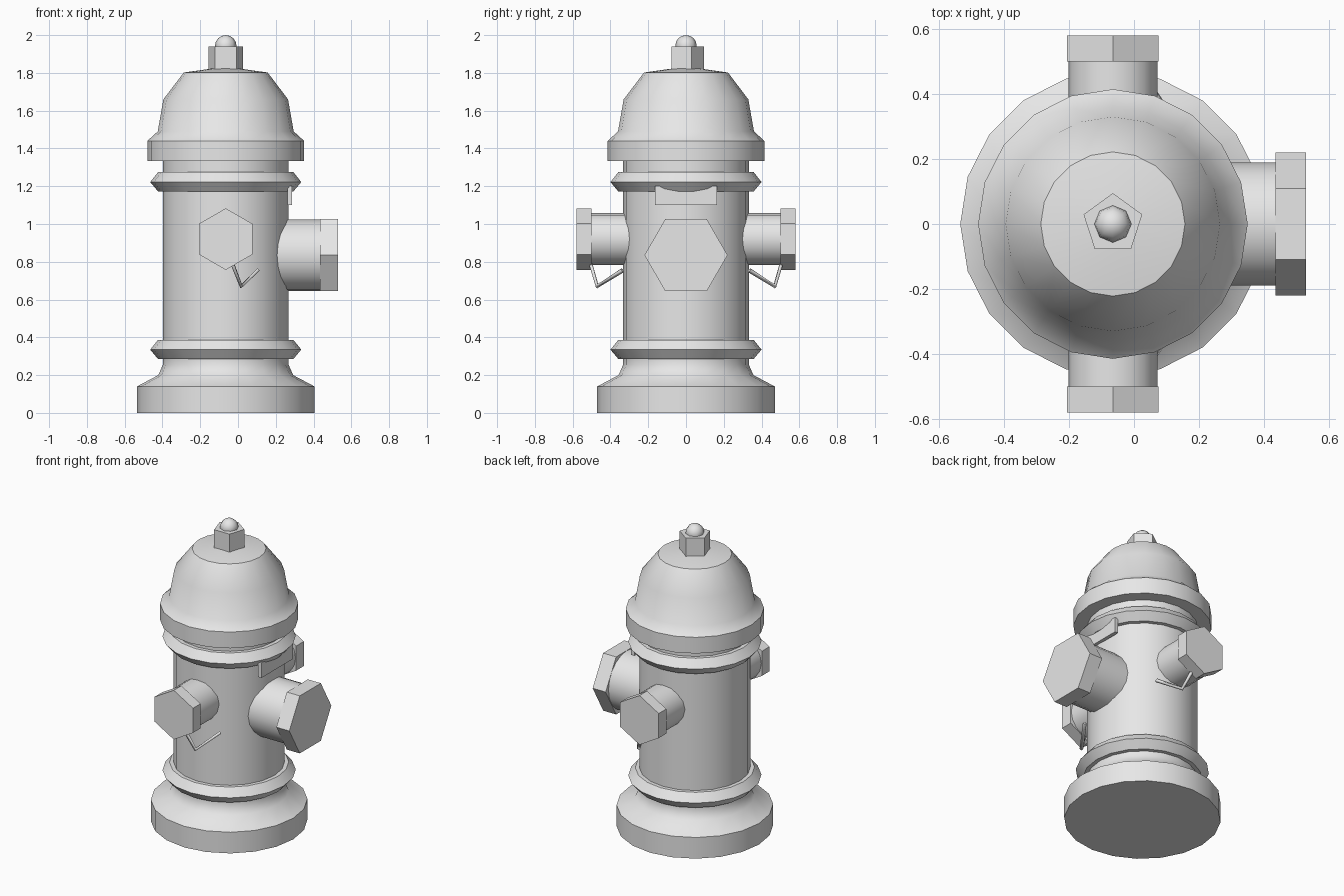
import bpy, math
from math import pi
from mathutils import Matrix, Vector

if "Cube" in bpy.data.objects:
    bpy.data.objects.remove(bpy.data.objects["Cube"])

CX = -0.065  # barrel axis
OUT = {"up": Matrix.Identity(4),
       "left": Matrix.Rotation(pi / 2, 4, "Y"),
       "front": Matrix.Rotation(pi / 2, 4, "X"),
       "back": Matrix.Rotation(-pi / 2, 4, "X")}

iron = bpy.data.materials.new("grey_iron")
iron.use_nodes = True
iron.diffuse_color = (0.8, 0.8, 0.8, 1)
iron.node_tree.nodes["Principled BSDF"].inputs["Base Color"].default_value = iron.diffuse_color


def finish(obj, angle=40):
    obj.data.materials.append(iron)
    bpy.ops.object.select_all(action="DESELECT")
    obj.select_set(True)
    bpy.context.view_layer.objects.active = obj
    bpy.ops.object.shade_smooth_by_angle(angle=math.radians(angle))


def lathe(name, profile, sides, turn=0.0, origin=(CX, 0, 0), direction="up"):
    """Turn (radius, height) points around an axis and cap both ends."""
    verts, faces = [], []
    for r, h in profile:
        for i in range(sides):
            a = turn + 2 * pi * i / sides
            verts.append((r * math.cos(a), r * math.sin(a), h))
    for j in range(len(profile) - 1):
        for i in range(sides):
            k = (i + 1) % sides
            faces.append((j * sides + i, j * sides + k,
                          (j + 1) * sides + k, (j + 1) * sides + i))
    top = (len(profile) - 1) * sides
    faces += [tuple(reversed(range(sides))), tuple(range(top, top + sides))]
    mesh = bpy.data.meshes.new(name)
    mesh.from_pydata(verts, [], faces)
    mesh.transform(Matrix.Translation(Vector(origin)) @ OUT[direction])
    obj = bpy.data.objects.new(name, mesh)
    bpy.context.collection.objects.link(obj)
    finish(obj)
    return obj


# Barrel with flared foot and two raised rings
lathe("barrel", [(0.47, 0), (0.47, 0.14), (0.357, 0.2), (0.333, 0.255), (0.333, 0.285),
                 (0.358, 0.285), (0.4, 0.335), (0.358, 0.387), (0.333, 0.387),
                 (0.333, 1.172), (0.358, 1.172), (0.4, 1.222), (0.358, 1.275),
                 (0.333, 1.275), (0.333, 1.34)], 20)

# Domed bonnet
lathe("bonnet", [(0.333, 1.333), (0.415, 1.333), (0.415, 1.44), (0.36, 1.49),
                 (0.33, 1.66), (0.222, 1.802), (0.08, 1.822)], 20)

# Five-sided operating nut and its ball
lathe("top_nut", [(0.095, 1.81), (0.095, 1.94)], 5, pi / 2)
bpy.ops.mesh.primitive_uv_sphere_add(segments=8, ring_count=8, radius=0.057,
                                     location=(CX, 0, 1.943))
bpy.context.object.name = "top_ball"
finish(bpy.context.object, 60)

# Large outlet on the left side
lathe("main_outlet_pipe", [(0.19, 0.1), (0.19, 0.51)], 20, 0, (CX, 0, 0.835), "left")
lathe("main_outlet_cap", [(0.22, 0.5), (0.22, 0.595)], 6, pi / 2, (CX, 0, 0.835), "left")

# Bracket plate under the upper ring
bpy.ops.mesh.primitive_cube_add(size=1, location=(0.275, 0, 1.15))
plate = bpy.context.object
plate.name = "bracket_plate"
plate.scale = (0.024, 0.33, 0.1)
finish(plate)

# Small front and back outlets with bent chain hooks
for side, s in (("front", -1), ("back", 1)):
    lathe(side + "_outlet_pipe", [(0.137, 0.2), (0.137, 0.51)], 16, 0, (CX, 0, 0.92), side)
    lathe(side + "_outlet_cap", [(0.163, 0.5), (0.163, 0.58)], 6, pi / 2, (CX, 0, 0.92), side)
    curve = bpy.data.curves.new(side + "_hook", "CURVE")
    curve.dimensions = "3D"
    curve.bevel_depth = 0.012
    curve.bevel_resolution = 0
    curve.use_fill_caps = True
    line = curve.splines.new("POLY")
    line.points.add(2)
    for p, co in zip(line.points, [(-0.03, 0.505, 0.79), (0.017, 0.47, 0.67), (0.105, 0.335, 0.755)]):
        p.co = (co[0], s * co[1], co[2], 1)
    hook = bpy.data.objects.new(side + "_hook", curve)
    hook.data.materials.append(iron)
    bpy.context.collection.objects.link(hook)
